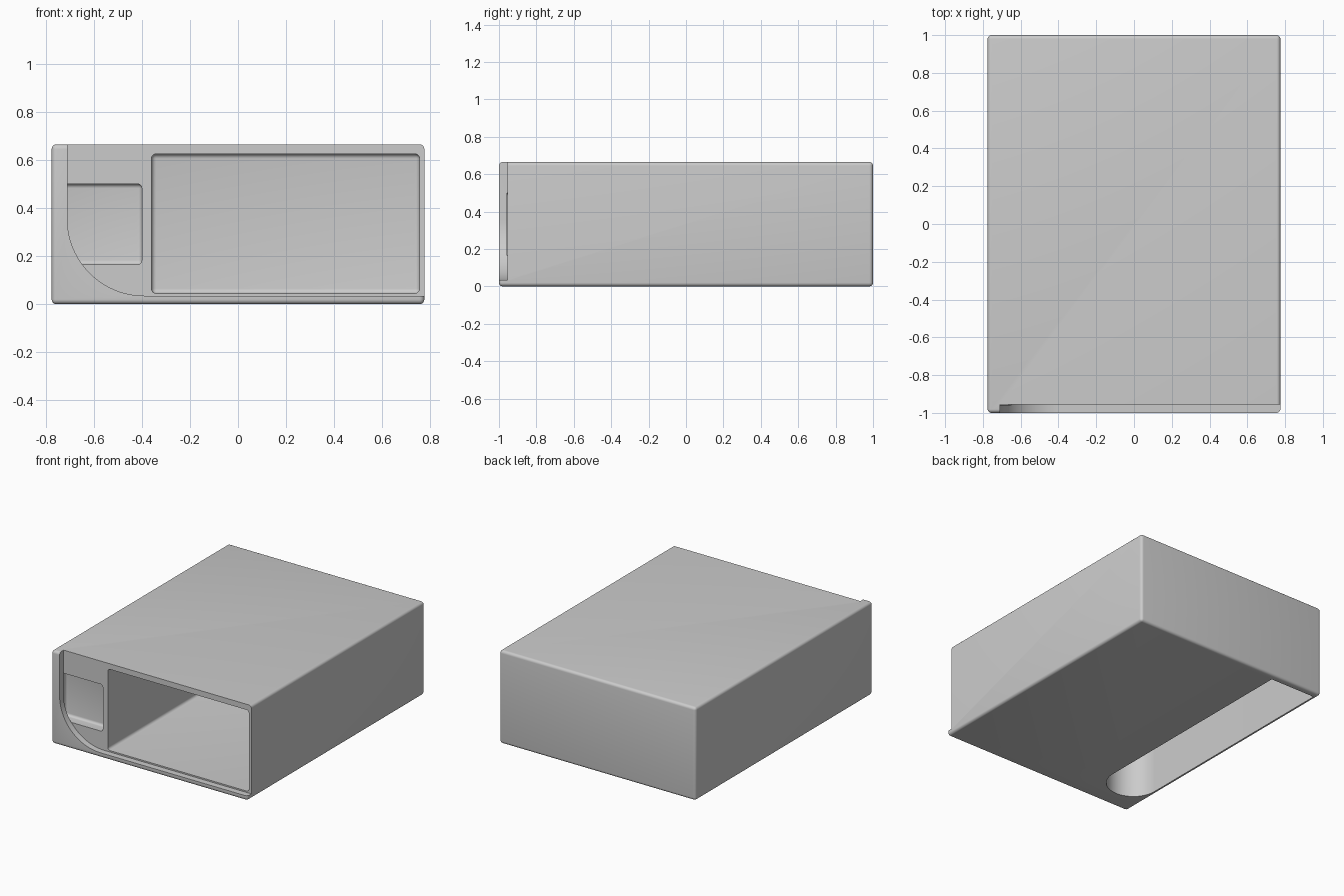
import bpy, bmesh
from math import cos, sin, pi, radians
from mathutils import Vector

if "Cube" in bpy.data.objects:
    bpy.data.objects.remove(bpy.data.objects["Cube"], do_unlink=True)

grey = bpy.data.materials.new("plain grey")
grey.use_nodes = True
colour = (0.6, 0.6, 0.6, 1)
grey.diffuse_color = colour
grey.node_tree.nodes["Principled BSDF"].inputs["Base Color"].default_value = colour


def finish(name, bm):
    bmesh.ops.recalc_face_normals(bm, faces=bm.faces)
    mesh = bpy.data.meshes.new(name)
    bm.to_mesh(mesh)
    bm.free()
    mesh.materials.append(grey)
    obj = bpy.data.objects.new(name, mesh)
    bpy.context.collection.objects.link(obj)
    return obj


def rounded_box(name, low, high, radius, open_front=False):
    """Box with rounded edges; an open front keeps its front rim sharp."""
    low, high = Vector(low), Vector(high)
    bm = bmesh.new()
    bmesh.ops.create_cube(bm, size=1)
    for v in bm.verts:
        v.co = (low + high) / 2 + v.co * (high - low)
    edges = [e for e in bm.edges
             if not (open_front and all(v.co.y < low.y + 0.001 for v in e.verts))]
    bmesh.ops.bevel(bm, geom=edges, offset=radius, segments=5, profile=0.5,
                    affect='EDGES', clamp_overlap=True)
    return finish(name, bm)


def prism(name, points, direction):
    """Closed outline swept along a direction."""
    bm = bmesh.new()
    face = bm.faces.new([bm.verts.new(p) for p in points])
    swept = bmesh.ops.extrude_face_region(bm, geom=[face])["geom"]
    moved = [g for g in swept if isinstance(g, bmesh.types.BMVert)]
    bmesh.ops.translate(bm, verts=moved, vec=direction)
    return finish(name, bm)


def carve(body, cutter):
    mod = body.modifiers.new("carve", 'BOOLEAN')
    mod.operation, mod.solver, mod.object = 'DIFFERENCE', 'EXACT', cutter
    bpy.context.view_layer.objects.active = body
    bpy.ops.object.modifier_apply(modifier=mod.name)
    bpy.data.objects.remove(cutter, do_unlink=True)


# Outer case
W, H, FRONT = 0.775, 0.665, -0.955
case = rounded_box("case", (-W, -1, 0), (W, 1, H), 0.02)

# Shallow pocket that runs under the front lip
carve(case, rounded_box("pocket", (-0.74, FRONT - 0.002, 0.165), (-0.4, -0.88, 0.5), 0.018, True))

# Front recess with one large rounded corner, leaving the lip
r, left, base = 0.32, -0.71, 0.035
outline = [(left, -1.2, 1), (1, -1.2, 1), (1, -1.2, base)]
for i in range(25):
    a = -pi / 2 - pi / 2 * i / 24
    outline.append((left + r + r * cos(a), -1.2, base + r + r * sin(a)))
carve(case, prism("recess", outline, (0, FRONT + 1.2, 0)))

# Main compartment, open at the front
carve(case, rounded_box("compartment", (-0.36, -1.2, 0.045), (0.755, 0.955, 0.625), 0.02, True))

# Deep slot in the underside with a round front end
cx, cy, sr = -0.57, -0.685, 0.18
slot = [(cx + sr, 0.955, -0.1), (cx - sr, 0.955, -0.1)]
for i in range(33):
    a = pi + pi * i / 32
    slot.append((cx + sr * cos(a), cy + sr * sin(a), -0.1))
carve(case, prism("slot", slot, (0, 0, 0.725)))

# Smooth fillets, sharp rims
bpy.ops.object.select_all(action='DESELECT')
case.select_set(True)
bpy.context.view_layer.objects.active = case
bpy.ops.object.shade_smooth_by_angle(angle=radians(30))
